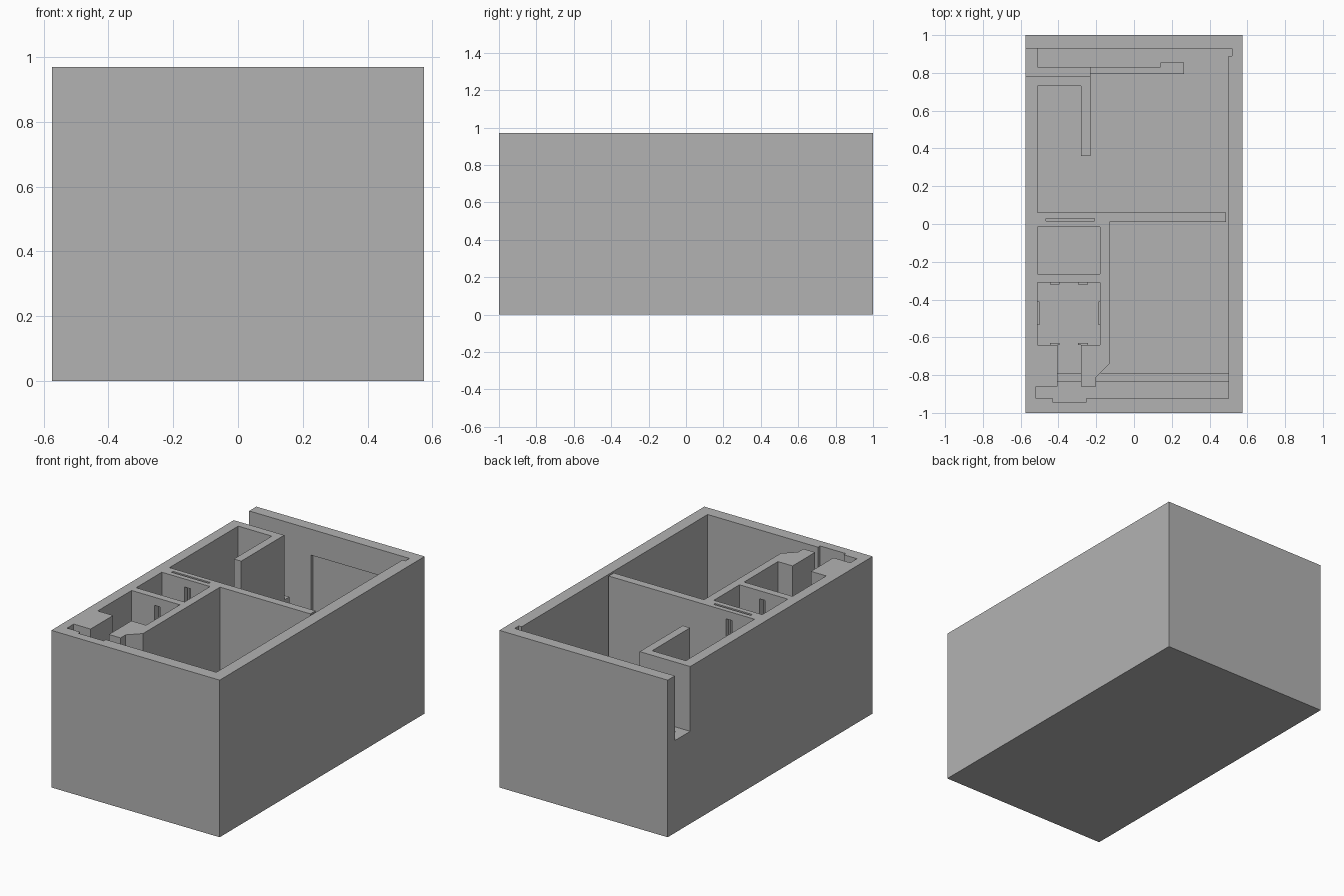
import bpy, bmesh

cube = bpy.data.objects.get("Cube")
if cube:
    bpy.data.objects.remove(cube, do_unlink=True)

FLOOR, TOP, ABOVE = 0.06, 0.97, 1.1
LOW, SILL, LINTEL = 0.3, 0.57, 0.92

grey = bpy.data.materials.new("concrete grey")
grey.use_nodes = True
grey.diffuse_color = (0.45, 0.45, 0.45, 1)
grey.node_tree.nodes["Principled BSDF"].inputs["Base Color"].default_value = grey.diffuse_color


def prism(name, outline, z0, z1):
    """Upright solid from a plan outline."""
    bm = bmesh.new()
    face = bm.faces.new([bm.verts.new((x, y, z0)) for x, y in outline])
    up = bmesh.ops.extrude_face_region(bm, geom=[face])["geom"]
    bmesh.ops.translate(bm, vec=(0, 0, z1 - z0),
                        verts=[v for v in up if isinstance(v, bmesh.types.BMVert)])
    bmesh.ops.recalc_face_normals(bm, faces=bm.faces)
    mesh = bpy.data.meshes.new(name)
    bm.to_mesh(mesh)
    bm.free()
    mesh.materials.append(grey)
    obj = bpy.data.objects.new(name, mesh)
    bpy.context.collection.objects.link(obj)
    return obj


def block(name, x0, x1, y0, y1, z0, z1):
    return prism(name, [(x0, y0), (x1, y0), (x1, y1), (x0, y1)], z0, z1)


def carve(target, cutter):
    """Subtract a cutter and discard it."""
    cutter.hide_render = True
    mod = target.modifiers.new("carve", "BOOLEAN")
    mod.operation = "DIFFERENCE"
    mod.solver = "EXACT"
    mod.object = cutter
    bpy.context.view_layer.objects.active = target
    bpy.ops.object.modifier_apply(modifier=mod.name)
    bpy.data.objects.remove(cutter, do_unlink=True)


# Outer shell
shell = block("tank_shell", -0.575, 0.575, -1, 1, 0, TOP)

# Front room, entry passage and small square room
carve(shell, prism("front_room", [
    (-0.13, 0.01), (0.5, 0.01), (0.5, -0.925), (-0.52, -0.925), (-0.52, -0.86),
    (-0.405, -0.86), (-0.405, -0.64), (-0.51, -0.64), (-0.51, -0.31),
    (-0.18, -0.31), (-0.18, -0.64), (-0.28, -0.64), (-0.28, -0.86),
    (-0.2, -0.86), (-0.2, -0.81), (-0.13, -0.74)], FLOOR, ABOVE))

# Back room around its hooked partition and low wall
carve(shell, prism("back_room", [
    (-0.51, 0.06), (0.5, 0.06), (0.5, 0.89), (0.52, 0.89), (0.52, 0.93),
    (-0.51, 0.93), (-0.51, 0.83), (0.14, 0.83), (0.14, 0.855), (0.265, 0.855),
    (0.265, 0.795), (-0.23, 0.795), (-0.23, 0.36), (-0.28, 0.36),
    (-0.28, 0.73), (-0.51, 0.73)], FLOOR, ABOVE))

# Rectangular cuts: x0, x1, y0, y1, z0, z1
for cut in (
    (-0.51, -0.18, -0.265, -0.015, FLOOR, ABOVE),   # middle chamber
    (-0.43, -0.255, -0.945, -0.9, FLOOR, ABOVE),    # front wall recess
    (-0.6, -0.229, 0.78, 0.93, SILL, ABOVE),        # side notch
    (-0.23, 0.3, 0.785, 0.9, LOW, ABOVE),           # top of low back wall
    (0.487, 0.5, 0, 0.07, FLOOR, ABOVE),            # gap beside cross wall
    (-0.154, 0.52, 0.91, 0.953, FLOOR, 0.81),       # back wall niche
    (-0.355, -0.315, -0.32, -0.25, FLOOR, LINTEL),  # slit openings
    (-0.355, -0.315, -0.03, 0.07, FLOOR, LINTEL),
    (-0.465, -0.21, 0.016, 0.03, FLOOR, ABOVE),     # gate slot
):
    carve(shell, block("cutter", *cut))

# Low wall across the front room
block("front_low_wall", -0.405, 0.5, -0.835, -0.79, FLOOR - 0.01, LOW)

# Thin guide plates in the square room
for i, x in enumerate((-0.42, -0.27)):
    block(f"rear_guide_{i}", x - 0.026, x + 0.026, -0.319, -0.31, FLOOR, LOW)
    block(f"front_guide_{i}", x - 0.04 * i - 0.026 + 0.04 * i, x + 0.026, -0.64, -0.631, FLOOR, LOW)
for name, x in (("right_guide", -0.51), ("left_guide", -0.189)):
    block(name, x, x + 0.009, -0.535, -0.41, FLOOR, LOW)
